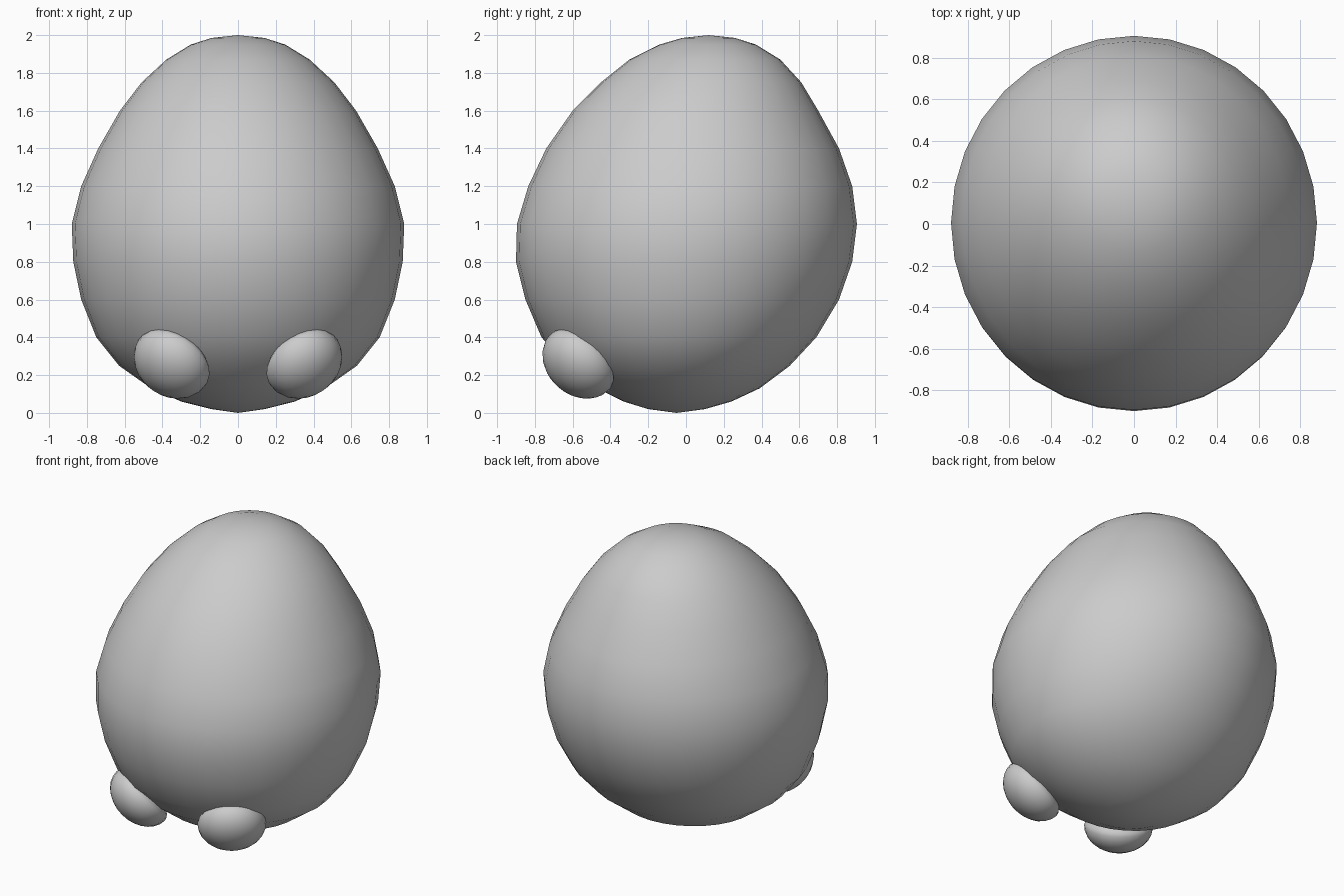
import bpy, bmesh
from math import cos, sin, pi
from mathutils import Vector

if "Cube" in bpy.data.objects:
    bpy.data.objects.remove(bpy.data.objects["Cube"])


def finish(bm, name):
    bmesh.ops.recalc_face_normals(bm, faces=bm.faces[:])
    mesh = bpy.data.meshes.new(name)
    bm.to_mesh(mesh)
    bm.free()
    for p in mesh.polygons:
        p.use_smooth = True
    ob = bpy.data.objects.new(name, mesh)
    bpy.context.collection.objects.link(ob)
    return ob


# Leaning egg body: (z, half width, y front, y back) per ring
SECTIONS = [
    (0.02, 0.14, -0.20, 0.10), (0.06, 0.30, -0.33, 0.24),
    (0.13, 0.46, -0.47, 0.39), (0.25, 0.63, -0.63, 0.55),
    (0.40, 0.75, -0.765, 0.69), (0.60, 0.83, -0.85, 0.81),
    (0.80, 0.872, -0.90, 0.88), (1.00, 0.88, -0.895, 0.905),
    (1.20, 0.83, -0.835, 0.88), (1.40, 0.74, -0.74, 0.81),
    (1.60, 0.625, -0.60, 0.70), (1.75, 0.51, -0.45, 0.61),
    (1.87, 0.38, -0.30, 0.50), (1.95, 0.25, -0.14, 0.37),
    (1.985, 0.14, -0.02, 0.26),
]
SIDES = 32
bm = bmesh.new()
rings = []
for z, w, y0, y1 in SECTIONS:
    yc, d = (y0 + y1) / 2, (y1 - y0) / 2
    rings.append([bm.verts.new((w * cos(2 * pi * i / SIDES),
                                yc + d * sin(2 * pi * i / SIDES), z))
                  for i in range(SIDES)])
bottom = bm.verts.new((0, -0.05, 0))
top = bm.verts.new((0, 0.12, 2.0))
for i in range(SIDES):
    j = (i + 1) % SIDES
    for a, b in zip(rings, rings[1:]):
        bm.faces.new((a[i], a[j], b[j], b[i]))
    bm.faces.new((bottom, rings[0][j], rings[0][i]))
    bm.faces.new((top, rings[-1][i], rings[-1][j]))
finish(bm, "egg_body")

# Two domed feet, flatter on the side pressed against the body
for side, name in ((-1, "left_foot"), (1, "right_foot")):
    bm = bmesh.new()
    bmesh.ops.create_uvsphere(bm, u_segments=24, v_segments=14, radius=1)
    normal = Vector((side * 0.45, -0.60, -0.66)).normalized()
    for v in bm.verts:
        v.co.x *= 0.215
        v.co.y *= 0.215
        v.co.z *= 0.165 if v.co.z > 0 else 0.09
    foot = finish(bm, name)
    foot.rotation_mode = 'QUATERNION'
    foot.rotation_quaternion = normal.to_track_quat('Z', 'Y')
    foot.location = Vector((side * 0.36, -0.58, 0.25)) - normal * 0.03
